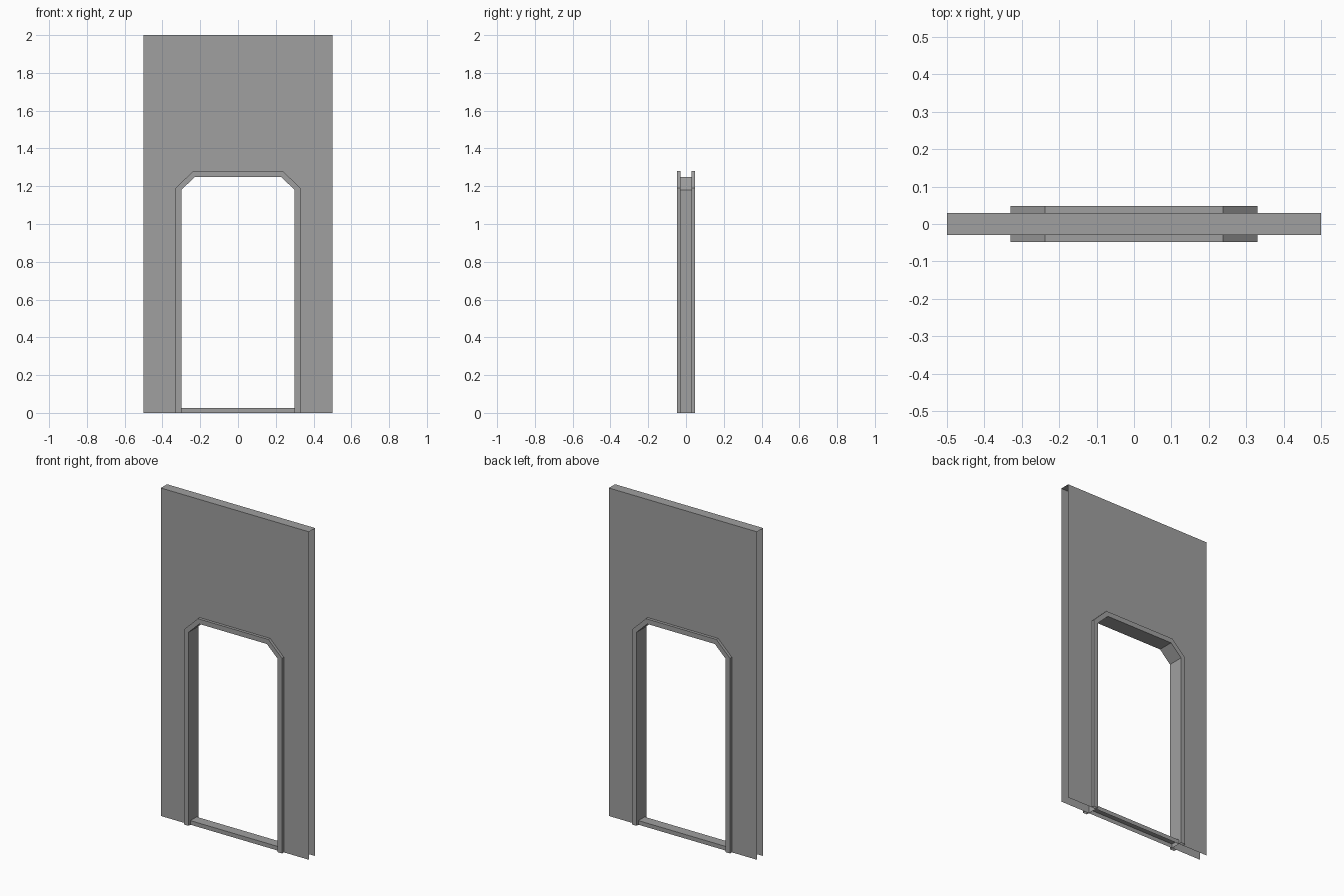
import bpy

cube = bpy.data.objects.get("Cube")
if cube:
    bpy.data.objects.remove(cube, do_unlink=True)

WALL_Y, TRIM_Y = 0.03, 0.0475
SILL_X, SILL_Z = 0.30, 0.025

grey = bpy.data.materials.new("wall grey")
grey.use_nodes = True
colour = (0.35, 0.35, 0.35, 1)
grey.diffuse_color = colour
grey.node_tree.nodes["Principled BSDF"].inputs["Base Color"].default_value = colour


def arch(half, shoulder, top_half, top):
    """Chamfered doorway outline in (x, z), from left foot to right foot."""
    side = [(half, 0), (half, shoulder), (top_half, top)]
    return [(-x, z) for x, z in side] + side[::-1]


def sheet(outline, y):
    """Flat panel facing away from the wall's centre plane."""
    face = [(x, y, z) for x, z in outline]
    return face if y < 0 else face[::-1]


def band(path, y0, y1, flip=False):
    """Strip swept through the thickness, facing to the left of the path."""
    faces = []
    for (ax, az), (bx, bz) in zip(path, path[1:]):
        face = [(ax, y0, az), (bx, y0, bz), (bx, y1, bz), (ax, y1, az)]
        faces.append(face[::-1] if flip else face)
    return faces


def build(name, faces):
    index, polys = {}, []
    for face in faces:
        polys.append([index.setdefault(co, len(index)) for co in face])
    mesh = bpy.data.meshes.new(name)
    mesh.from_pydata(list(index), [], polys)
    mesh.materials.append(grey)
    mesh.update()
    obj = bpy.data.objects.new(name, mesh)
    bpy.context.collection.objects.link(obj)
    return obj


inner = arch(0.30, 1.18, 0.228, 1.25)
outer = arch(0.33, 1.19, 0.238, 1.28)

# Wall: two panels and a top cap, with open ends and underside
panel = [(-0.5, 0)] + inner + [(0.5, 0), (0.5, 2), (-0.5, 2)]
build("wall", [sheet(panel, -WALL_Y), sheet(panel, WALL_Y)]
      + band([(-0.5, 2), (0.5, 2)], -WALL_Y, WALL_Y))

# Lining of the doorway through the wall
build("door_lining", band(inner, -WALL_Y, WALL_Y, flip=True))

# Raised trim around the doorway on both sides
for name, sign in (("front_trim", -1), ("back_trim", 1)):
    near, far = sorted((sign * WALL_Y, sign * TRIM_Y))
    faces = band(outer, near, far) + band(inner, near, far, flip=True)
    for i in range(len(inner) - 1):
        quad = [inner[i], inner[i + 1], outer[i + 1], outer[i]]
        faces.append(sheet(quad, sign * TRIM_Y))
    build(name, faces)

# Door sill, open underneath
sill = [(-SILL_X, 0), (SILL_X, 0), (SILL_X, SILL_Z), (-SILL_X, SILL_Z)]
build("door_sill", [sheet(sill, -WALL_Y), sheet(sill, WALL_Y)]
      + band([(-SILL_X, SILL_Z), (SILL_X, SILL_Z)], -WALL_Y, WALL_Y))
